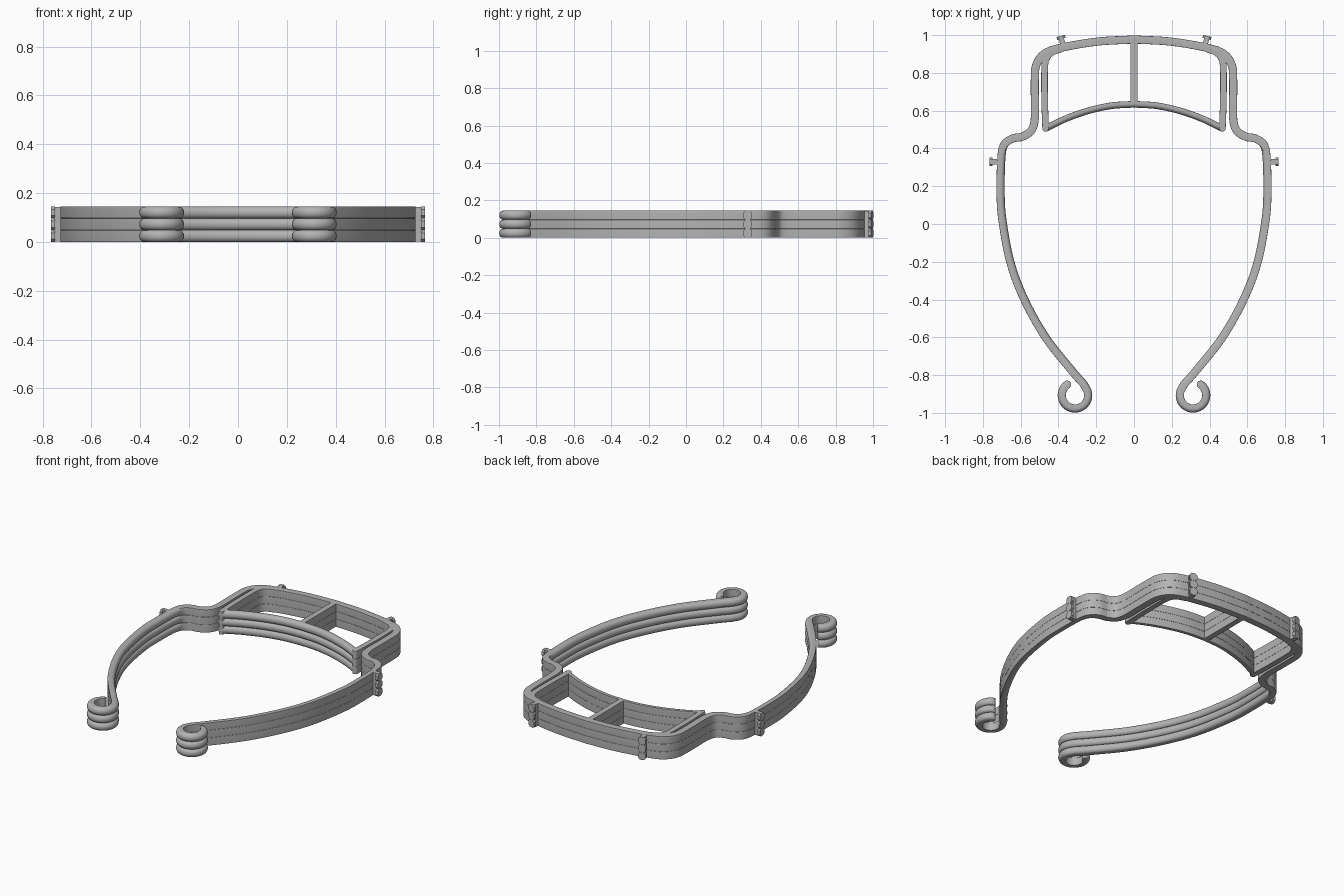
import bpy, bmesh
from math import sin, cos, pi, radians, sqrt, copysign
from mathutils import Vector, Matrix

if "Cube" in bpy.data.objects:
    bpy.data.objects.remove(bpy.data.objects["Cube"])

LAYERS = 3
HEIGHT = 0.145
STEP = HEIGHT / LAYERS

grey = bpy.data.materials.new("plain_grey")
grey.use_nodes = True
grey.diffuse_color = (0.45, 0.45, 0.45, 1)
grey.node_tree.nodes["Principled BSDF"].inputs["Base Color"].default_value = grey.diffuse_color


def finish(name, bm):
    bmesh.ops.recalc_face_normals(bm, faces=bm.faces)
    mesh = bpy.data.meshes.new(name)
    bm.to_mesh(mesh)
    bm.free()
    mesh.materials.append(grey)
    ob = bpy.data.objects.new(name, mesh)
    bpy.context.collection.objects.link(ob)
    bpy.ops.object.select_all(action='DESELECT')
    ob.select_set(True)
    bpy.context.view_layer.objects.active = ob
    bpy.ops.object.shade_smooth_by_angle(angle=radians(35))
    return ob


def spline(points, n=8):
    """Smooth curve through the given 2D points."""
    p = [Vector(q) for q in points]
    p = [2 * p[0] - p[1]] + p + [2 * p[-1] - p[-2]]
    out = []
    for a, b, c, d in zip(p, p[1:], p[2:], p[3:]):
        for i in range(n):
            t = i / n
            out.append(0.5 * (2 * b + (c - a) * t + (2 * a - 5 * b + 4 * c - d) * t ** 2
                              + (3 * b - a - 3 * c + d) * t ** 3))
    return out + [p[-2]]


def layered_side(half, rib):
    """One side of the section: stacked layers, flat (rib 0) to rounded (rib 1)."""
    depth, power = 0.003 + 0.016 * rib, 0.25 + 0.75 * rib
    side = []
    for layer in range(LAYERS):
        for k in range(9):
            t = -pi / 2 + pi * k / 8
            s = copysign(abs(sin(t)) ** power, sin(t))
            c = max(cos(t), 0) ** power
            side.append((half - depth + depth * c, STEP * (layer + 0.5 + 0.498 * s)))
    return side


def ribbon(name, path, half, rib=lambda p: 0, round_ends=False):
    """Sweep the layered section along a path; ribs lie on the right-hand side."""
    tangents = [(path[min(i + 1, len(path) - 1)] - path[max(i - 1, 0)]).normalized()
                for i in range(len(path))]
    stations = [(p, t, 1.0) for p, t in zip(path, tangents)]
    if round_ends:
        caps = [(half * sin(radians(a)), cos(radians(a))) for a in (20, 40, 60, 75, 85)]
        start = [(path[0] - tangents[0] * d, tangents[0], w) for d, w in reversed(caps)]
        end = [(path[-1] + tangents[-1] * d, tangents[-1], w) for d, w in caps]
        stations = start + stations + end
    bm = bmesh.new()
    rings = []
    for p, t, width in stations:
        normal = Vector((-t.y, t.x))
        section = [(o, z) for o, z in layered_side(half, 0)]
        section += [(-o, z) for o, z in reversed(layered_side(half, rib(p)))]
        rings.append([bm.verts.new((*(p + normal * o * width), z)) for o, z in section])
    for a, b in zip(rings, rings[1:]):
        for i in range(len(a)):
            j = (i + 1) % len(a)
            bm.faces.new((a[i], a[j], b[j], b[i]))
    bm.faces.new(rings[0])
    bm.faces.new(rings[-1])
    return finish(name, bm)


def mirrored(points):
    return [Vector((-p[0], p[1])) for p in reversed(points)]


# Main band: front bar, shoulders, arms and hooks in one sweep
outline = spline([(0, .977), (.2, .965), (.4, .93), (.48, .897), (.518, .84), (.525, .77),
                  (.525, .66), (.525, .56), (.542, .497), (.59, .463), (.645, .452),
                  (.688, .418), (.702, .35), (.706, .2), (.699, .04), (.655, -.2),
                  (.58, -.4), (.468, -.6), (.33, -.775), (.268, -.845)])
hook = [Vector((.3125 + .07 * cos(radians(a)), -.907 + .07 * sin(radians(a))))
        for a in range(150, 416, 6)]
half_path = outline + hook
ribbon("main_band", mirrored(half_path)[:-1] + half_path, .0215,
       rib=lambda p: min(max((.44 - p.y) / .08, 0), 1), round_ends=True)

# Forehead rest, its side posts and the centre divider
brow = spline([(0, .634), (.12, .626), (.24, .600), (.36, .558), (.468, .506)])
ribbon("forehead_rest", mirrored(brow)[:-1] + brow, .0175, rib=lambda p: 1, round_ends=True)
post = spline([(.39, .925), (.435, .908), (.464, .875), (.473, .82), (.473, .66), (.468, .506)])
ribbon("left_post", post, .0175, round_ends=True)
ribbon("right_post", mirrored(post), .0175, round_ends=True)
ribbon("centre_divider", [Vector((0, .634)), Vector((0, .97))], .018)


def peg(name, x, y, angle):
    """Stem with one bevelled head per layer, pointing along the given angle."""
    bm = bmesh.new()
    turn = Matrix.Translation((x, y, 0)) @ Matrix.Rotation(radians(angle), 4, 'Z')

    def block(cx, cz, sx, sy, sz, bevel=0):
        part = bmesh.new()
        bmesh.ops.create_cube(part, size=1, matrix=Matrix.Translation((cx, 0, cz))
                              @ Matrix.Diagonal((sx, sy, sz, 1)))
        if bevel:
            along = [e for e in part.edges
                     if abs(e.verts[0].co.x - e.verts[1].co.x) > sx / 2]
            bmesh.ops.bevel(part, geom=along, offset=bevel, segments=1, affect='EDGES')
        part.transform(turn)
        temp = bpy.data.meshes.new("temp")
        part.to_mesh(temp)
        part.free()
        bm.from_mesh(temp)
        bpy.data.meshes.remove(temp)

    block(.012, HEIGHT / 2, .044, .028, HEIGHT - .002)
    for layer in range(LAYERS):
        block(.034, STEP * (layer + .5), .016, .046, STEP - .001, .011)
    return finish(name, bm)


# Shield pegs on both sides
for side, s in (("left", 1), ("right", -1)):
    peg(side + "_arm_peg", s * .723, .33, 0 if s > 0 else 180)
    peg(side + "_front_peg", s * .378, .955, 90 - s * 14)
